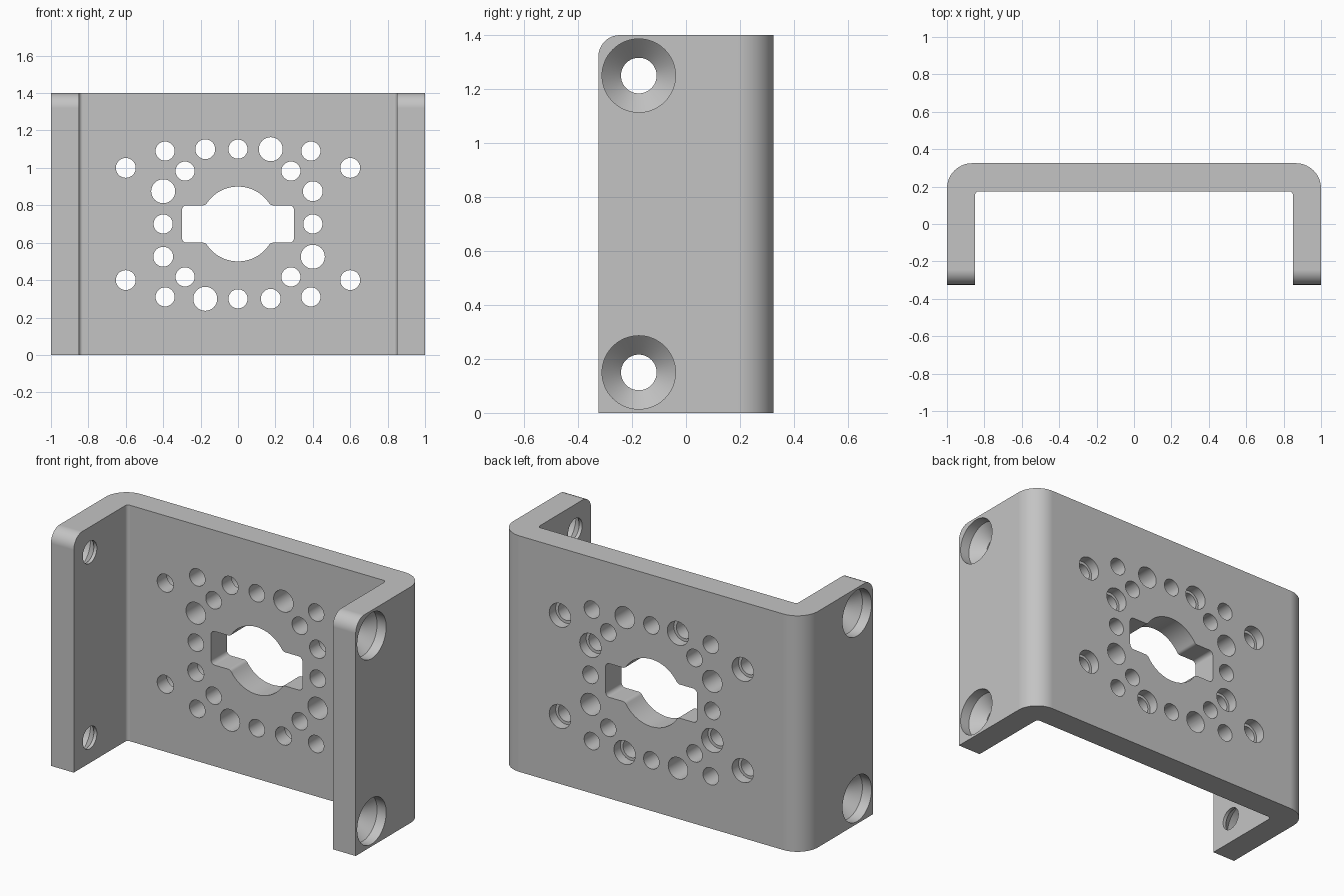
import bpy, bmesh
from math import sin, cos, pi, atan2
from mathutils import Matrix, Vector

if "Cube" in bpy.data.objects:
    bpy.data.objects.remove(bpy.data.objects["Cube"], do_unlink=True)

W, D, H, T = 1.0, 0.325, 1.4, 0.15    # half width, half depth, height, thickness
MID = H / 2


def make_object(name, bm):
    bmesh.ops.recalc_face_normals(bm, faces=bm.faces)
    mesh = bpy.data.meshes.new(name)
    bm.to_mesh(mesh)
    bm.free()
    ob = bpy.data.objects.new(name, mesh)
    bpy.context.collection.objects.link(ob)
    return ob


def round_edges(bm, rule, radius, segments):
    edges = [e for e in bm.edges if rule(*(v.co for v in e.verts))]
    bmesh.ops.bevel(bm, geom=edges, offset=radius, offset_type='OFFSET',
                    segments=segments, profile=0.5, affect='EDGES')


def loft(bm, rings):
    # Closed solid through a series of equal rings
    rings = [[bm.verts.new(p) for p in ring] for ring in rings]
    n = len(rings[0])
    for a, b in zip(rings, rings[1:]):
        for i in range(n):
            j = (i + 1) % n
            bm.faces.new((a[i], a[j], b[j], b[i]))
    bm.faces.new(rings[0])
    bm.faces.new(rings[-1])


def bore(bm, matrix, profile, sides=48):
    # Turned hole; profile is (depth, radius) below the outer surface
    loft(bm, [[matrix @ Vector((r * cos(2 * pi * i / sides),
                                r * sin(2 * pi * i / sides), -d))
               for i in range(sides)] for d, r in profile])


def arc(cx, cz, r, start, end, n):
    return [(cx + r * cos(start + (end - start) * i / n),
             cz + r * sin(start + (end - start) * i / n)) for i in range(n + 1)]


# U-shaped bracket: extruded profile with rounded bends and flange corners
bm = bmesh.new()
right = [(W - T, D - T), (W - T, -D), (W, -D), (W, D)]
outline = right + [(-x, y) for x, y in reversed(right)]
loft(bm, [[(x, y, z) for x, y in outline] for z in (0, H)])


def upright(a, b, x, y):
    return (abs(a.z - b.z) > 1 and abs(abs(a.x) - x) < 1e-4
            and abs(a.y - y) < 1e-4)


round_edges(bm, lambda a, b: upright(a, b, W, D), 0.135, 14)
round_edges(bm, lambda a, b: upright(a, b, W - T, D - T), 0.02, 6)
round_edges(bm, lambda a, b: abs(a.z - b.z) < 1e-4 and abs(a.y + D) < 1e-4
            and abs(b.y + D) < 1e-4, 0.08, 12)
bracket = make_object("bracket", bm)

# Back plate holes, repeated by a half turn about the plate centre
cut = bmesh.new()
plain = [(-0.05, 0.051), (0.2, 0.051)]
large = [(-0.05, 0.064), (0.2, 0.064)]
stepped = [(-0.05, 0.07), (0.06, 0.07), (0.06, 0.053), (0.2, 0.053)]
pattern = [
    (plain, [(0.39, 0.39), (-0.39, 0.39), (0, 0.4), (0.283, 0.283),
             (-0.283, 0.283), (0.4, 0)]),
    (large, [(0.175, 0.4), (-0.4, 0.175)]),
    (stepped, [(0.6, 0.3), (-0.6, 0.3), (-0.175, 0.4), (0.4, 0.175)]),
]
for profile, places in pattern:
    for x, z in places:
        for s in (1, -1):
            place = Matrix.Translation((s * x, D, MID + s * z))
            bore(cut, place @ Matrix.Rotation(-pi / 2, 4, 'X'), profile)

# Countersunk mounting holes in both flanges
countersink = [(-0.05, 0.136), (0.06, 0.136), (0.13, 0.066), (0.2, 0.066)]
for s in (1, -1):
    for z in (0.15, H - 0.15):
        place = Matrix.Translation((s * W, -0.175, z))
        bore(cut, place @ Matrix.Rotation(s * pi / 2, 4, 'Y'), countersink, 64)

# Central opening: circle crossed by a rounded slot, with soft junctions
R, f = 0.2, 0.025
fz = 0.1 + f
fx = ((R + f) ** 2 - fz ** 2) ** 0.5
turn = atan2(fz, fx)
quarter = (arc(0.3 - f, 0.1 - f, f, 0, pi / 2, 6)
           + arc(fx, fz, f, 1.5 * pi, pi + turn, 5)
           + arc(0, 0, R, turn, pi / 2, 14)[1:])
half = quarter + [(-x, z) for x, z in reversed(quarter)][1:]
opening = half + [(-x, -z) for x, z in half]
loft(cut, [[(x, y, MID + z) for x, z in opening] for y in (0.1, 0.4)])

# Cut all holes
cutter = make_object("hole_cutter", cut)
cutter.hide_render = True
mod = bracket.modifiers.new("holes", 'BOOLEAN')
mod.operation = 'DIFFERENCE'
mod.solver = 'EXACT'
mod.object = cutter
bpy.ops.object.select_all(action='DESELECT')
bpy.context.view_layer.objects.active = bracket
bracket.select_set(True)
bpy.ops.object.modifier_apply(modifier=mod.name)
bpy.data.objects.remove(cutter, do_unlink=True)

# Grey metal
grey = bpy.data.materials.new("grey_metal")
grey.use_nodes = True
colour = (0.55, 0.55, 0.55, 1)
grey.diffuse_color = colour
grey.node_tree.nodes["Principled BSDF"].inputs["Base Color"].default_value = colour
bracket.data.materials.clear()
bracket.data.materials.append(grey)

# Smooth bends and bores, crisp flat faces
bpy.ops.object.shade_smooth_by_angle(angle=pi / 6)
weighted = bracket.modifiers.new("flat_normals", 'WEIGHTED_NORMAL')
weighted.keep_sharp = True
